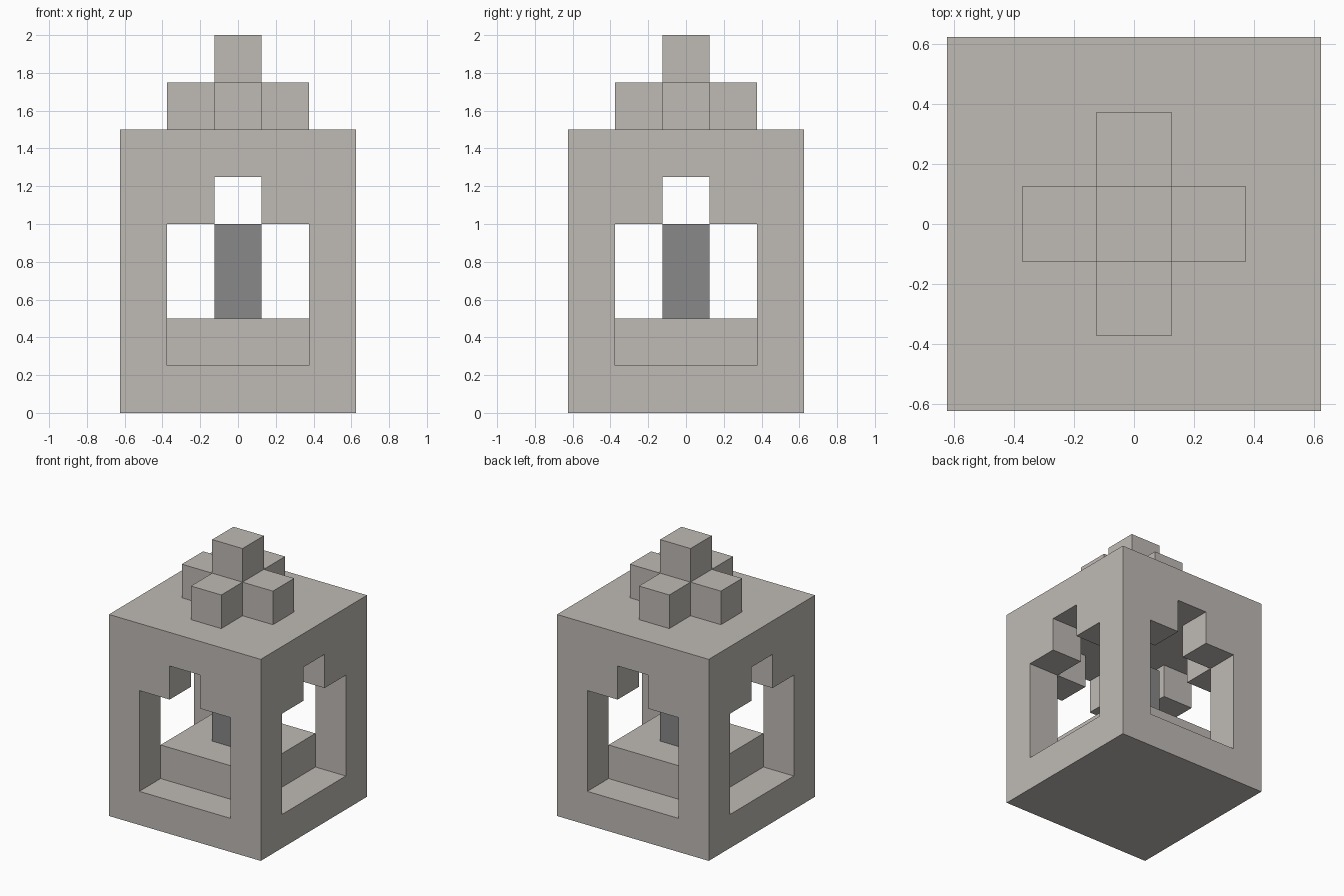
import bpy
import bmesh
from math import radians
from mathutils import Vector

U = 0.25  # one block

cube = bpy.data.objects.get("Cube")
if cube:
    bpy.data.objects.remove(cube, do_unlink=True)


def material(name, colour):
    mat = bpy.data.materials.new(name)
    mat.use_nodes = True
    mat.diffuse_color = (*colour, 1)
    bsdf = mat.node_tree.nodes["Principled BSDF"]
    bsdf.inputs["Base Color"].default_value = (*colour, 1)
    bsdf.inputs["Roughness"].default_value = 0.9
    return mat


STONE = material("warm grey stone", (0.52, 0.49, 0.46))
DARK = material("dark grey core", (0.246, 0.246, 0.246))


def block_part(name, mat, heights, filled):
    """Outer skin of all grid blocks for which filled(x, y, z) is true."""
    blocks = {(x, y, z) for x in range(-2, 3) for y in range(-2, 3)
              for z in heights if filled(x, y, z)}
    bm = bmesh.new()
    for block in blocks:
        for axis in range(3):
            for side in (-1, 1):
                beyond = list(block)
                beyond[axis] += side
                if tuple(beyond) in blocks:
                    continue
                n, a, b = Vector(), Vector(), Vector()
                n[axis] = side / 2
                a[(axis + 1) % 3] = 0.5
                b[(axis + 2) % 3] = side / 2
                centre = Vector(block) + Vector((0, 0, 0.5)) + n
                corners = (-a - b, a - b, a + b, b - a)
                bm.faces.new([bm.verts.new((centre + c) * U) for c in corners])
    bmesh.ops.remove_doubles(bm, verts=bm.verts, dist=U / 100)
    bmesh.ops.dissolve_limit(bm, angle_limit=radians(1), verts=bm.verts, edges=bm.edges)
    mesh = bpy.data.meshes.new(name)
    bm.to_mesh(mesh)
    bm.free()
    mesh.materials.append(mat)
    obj = bpy.data.objects.new(name, mesh)
    bpy.context.collection.objects.link(obj)
    return obj


def housing(x, y, z):
    outer, inner = max(abs(x), abs(y)), min(abs(x), abs(y))
    if z in (0, 5):            # floor and roof slabs
        return True
    if z == 1:                 # raised inner floor and corner posts
        return outer < 2 or inner == 2
    if z == 4:                 # lintels, notched in the middle of each side
        return outer == 2 and inner > 0
    return inner == 2          # corner posts


def finial(x, y, z):
    reach = abs(x) + abs(y)
    return reach <= 1 if z == 6 else reach == 0


# Housing with its roof ornament, and the core standing inside
block_part("lantern_housing", STONE, range(8),
           lambda x, y, z: housing(x, y, z) if z < 6 else finial(x, y, z))
block_part("inner_core", DARK, (2, 3), lambda x, y, z: x == 0 and y == 0)
